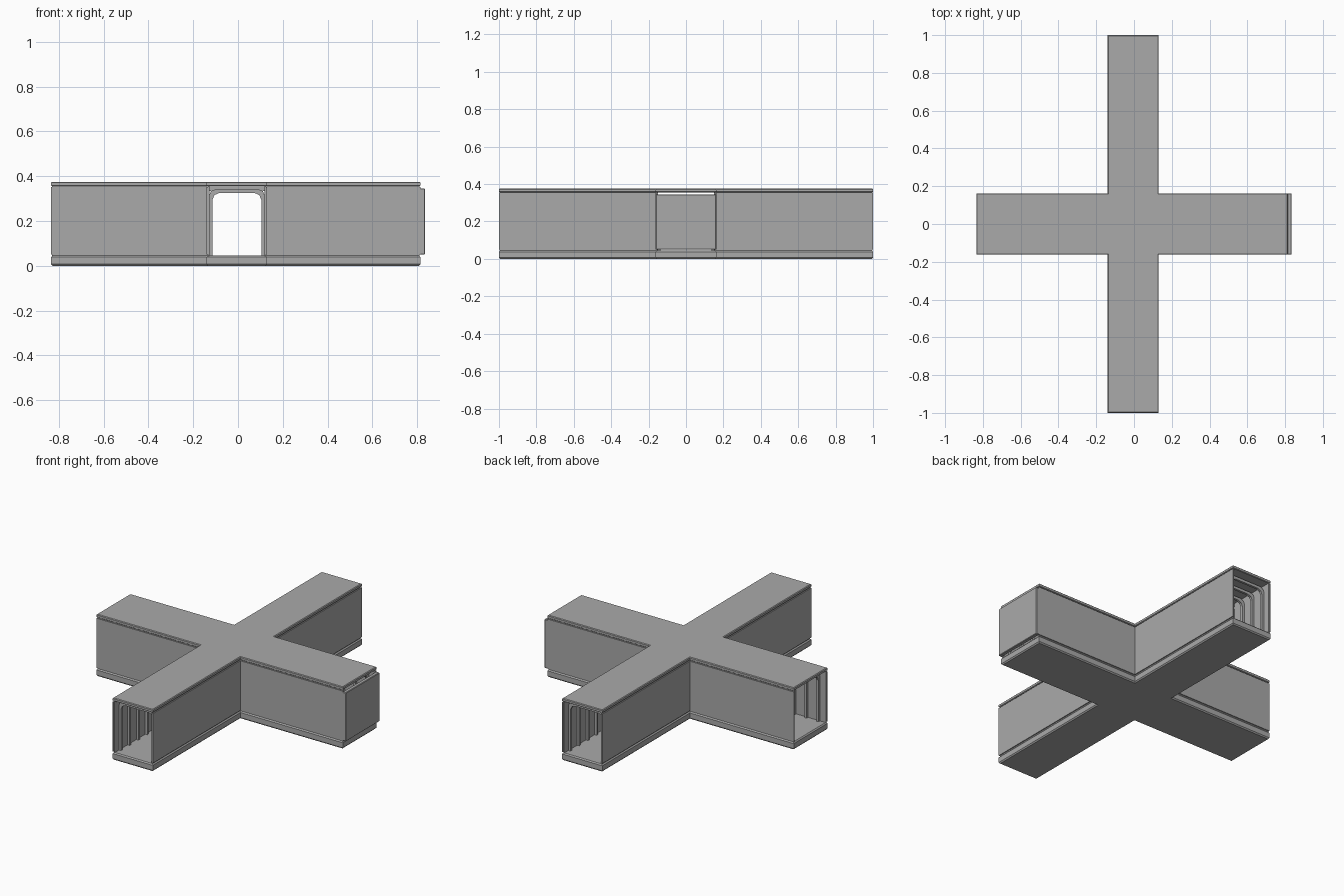
import bpy, bmesh

if "Cube" in bpy.data.objects:
    bpy.data.objects.remove(bpy.data.objects["Cube"])

grey = bpy.data.materials.new("hull_grey")
grey.diffuse_color = (0.4, 0.4, 0.4, 1)
grey.use_nodes = True
grey.node_tree.nodes["Principled BSDF"].inputs["Base Color"].default_value = grey.diffuse_color

# Plan dimensions of the crossing corridors
W, E, S, N = -0.835, 0.815, -1.0, 1.0      # arm ends
XL, XR, YF, YB = -0.14, 0.13, -0.162, 0.162  # arm sides


def finish(bm, name):
    bmesh.ops.recalc_face_normals(bm, faces=bm.faces)
    me = bpy.data.meshes.new(name)
    bm.to_mesh(me)
    bm.free()
    me.materials.append(grey)
    ob = bpy.data.objects.new(name, me)
    bpy.context.collection.objects.link(ob)
    return ob


def loft(bm, rings):
    """Closed solid through stacked rings of equal point count."""
    vs = [[bm.verts.new(p) for p in r] for r in rings]
    n = len(vs[0])
    for a, b in zip(vs, vs[1:]):
        for i in range(n):
            j = (i + 1) % n
            bm.faces.new((a[i], a[j], b[j], b[i]))
    bm.faces.new(vs[0][::-1])
    bm.faces.new(vs[-1])


def cross(z, d):
    """Cross outline at height z, pulled in by d."""
    w, e, s, n = W + d, E - d, S + d, N - d
    l, r, f, b = XL + d, XR - d, YF + d, YB - d
    pts = [(l, s), (r, s), (r, f), (e, f), (e, b), (r, b),
           (r, n), (l, n), (l, b), (w, b), (w, f), (l, f)]
    return [(x, y, z) for x, y in pts]


def slab(name, profile):
    bm = bmesh.new()
    loft(bm, [cross(z, d) for z, d in profile])
    finish(bm, name)


def box(bm, x0, x1, y0, y1, z0, z1):
    loft(bm, [[(x0, y0, z), (x1, y0, z), (x1, y1, z), (x0, y1, z)] for z in (z0, z1)])


# Floor and roof slabs with bevelled rims
slab("floor", [(0, 0.006), (0.007, 0), (0.038, 0), (0.045, 0.006)])
slab("roof", [(0.356, 0.004), (0.359, 0), (0.371, 0), (0.375, 0.004)])

# L-shaped walls in the four corners: outer panel plus recessed core
corners = [("right_back", XR, YB, E, N, 1, 1), ("left_back", XL, YB, W, N, -1, 1),
           ("left_front", XL, YF, W, S, -1, -1), ("right_front", XR, YF, E, S, 1, -1)]


def wall(name, c, outer, inner, trim, z0, z1):
    _, cx, cy, ex, ey, sx, sy = c
    xo, xi = cx - sx * outer, cx - sx * inner
    yo, yi = cy - sy * outer, cy - sy * inner
    ex, ey = ex - sx * trim, ey - sy * trim
    pts = [(xo, ey), (xo, yo), (ex, yo), (ex, yi), (xi, yi), (xi, ey)]
    bm = bmesh.new()
    loft(bm, [[(x, y, z) for x, y in pts] for z in (z0, z1)])
    finish(bm, name)


for c in corners:
    wall("wall_panel_" + c[0], c, 0.0, 0.007, 0.0, 0.051, 0.351)
    wall("wall_core_" + c[0], c, 0.006, 0.012, 0.004, 0.044, 0.357)


def rib(bm, lo, hi, at, thick, top, along_x):
    """Arch frame with chamfered upper corners across one arm."""
    def arch(a, b, zt, cut):
        return [(a, 0.044), (a, zt - cut), (a + cut * 0.3, zt - cut * 0.3), (a + cut, zt),
                (b - cut, zt), (b - cut * 0.3, zt - cut * 0.3), (b, zt - cut), (b, 0.044)]
    prof = arch(lo, hi, top, 0.03) + arch(lo + 0.016, hi - 0.016, 0.325, 0.03)[::-1]
    rings = []
    for t in (at - thick / 2, at + thick / 2):
        rings.append([(t, u, z) if along_x else (u, t, z) for u, z in prof])
    loft(bm, rings)


# Inner ribs along every arm
for name, along_x, start, step, count in (
        ("ribs_front", False, S + 0.05, 0.084, 10), ("ribs_back", False, N - 0.05, -0.084, 10),
        ("ribs_left", True, W + 0.05, 0.08, 9), ("ribs_right", True, E - 0.05, -0.08, 9)):
    bm = bmesh.new()
    lo, hi = (YF, YB) if along_x else (XL, XR)
    for i in range(count):
        rib(bm, lo + 0.01, hi - 0.01, start + i * step, 0.014, 0.342, along_x)
    finish(bm, name)

# Lintels closing the gap above the frames where the long arms meet the crossing
bm = bmesh.new()
for y in (S + 0.3, N - 0.3):
    box(bm, XL + 0.01, XR - 0.01, y - 0.006, y + 0.006, 0.335, 0.357)
finish(bm, "ceiling_beams")

# Flat ceiling lamps in the long arms
bm = bmesh.new()
for y in (-0.6, 0.6):
    box(bm, -0.04, 0.03, y - 0.1, y + 0.1, 0.336, 0.345)
finish(bm, "ceiling_lamps")

# Closing panel on the right end, open slit above it
bm = bmesh.new()
box(bm, 0.812, 0.835, YF, YB, 0.05, 0.345)
door = finish(bm, "end_panel")
bev = door.modifiers.new("edge_bevel", "BEVEL")
bev.width = 0.003
bev.segments = 1
